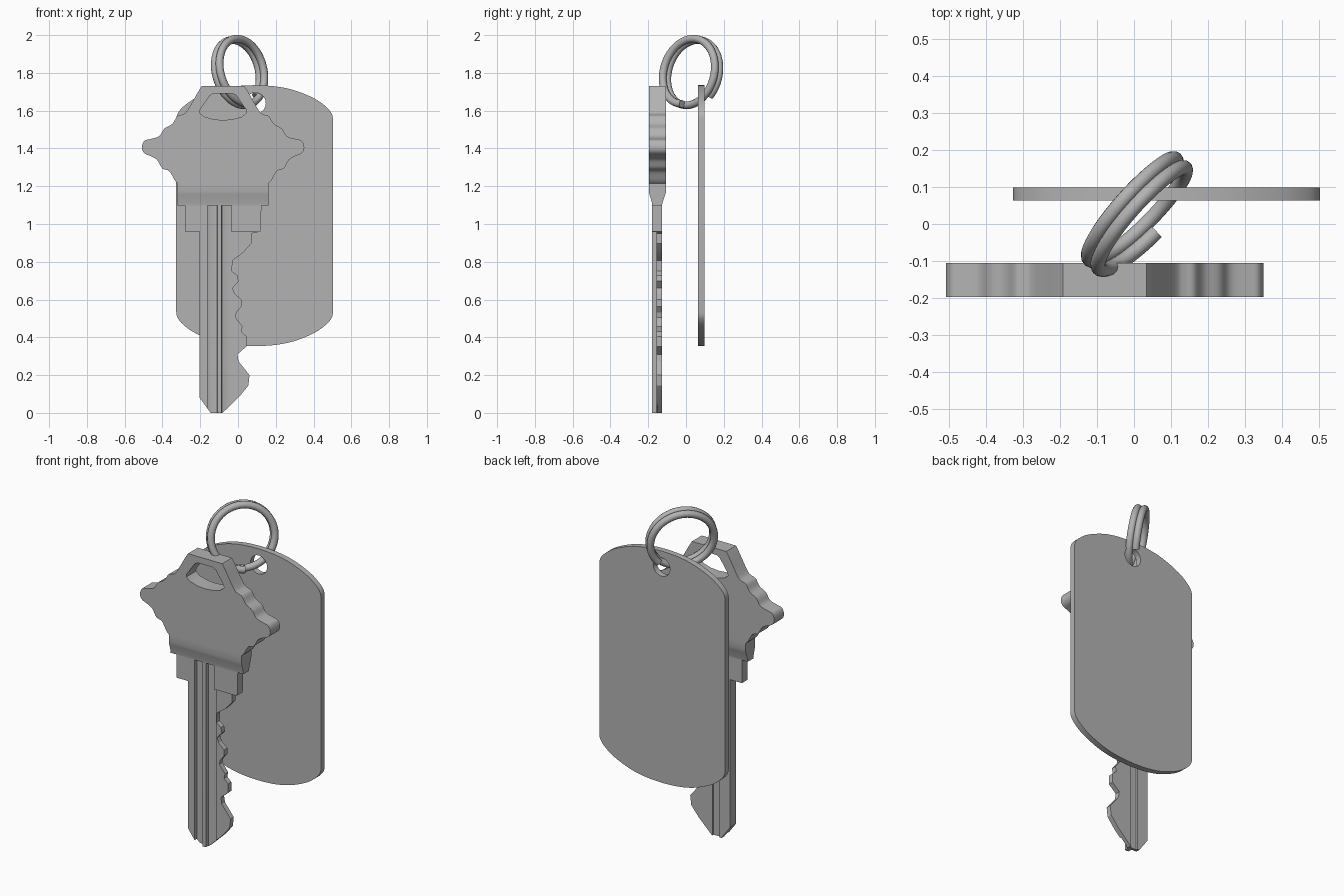
import bpy
import bmesh
import math
from mathutils import Vector

if "Cube" in bpy.data.objects:
    bpy.data.objects.remove(bpy.data.objects["Cube"])

metal = bpy.data.materials.new("grey metal")
metal.diffuse_color = (0.45, 0.45, 0.45, 1)
metal.use_nodes = True
metal.node_tree.nodes["Principled BSDF"].inputs["Base Color"].default_value = metal.diffuse_color


def prism(name, pts, lo, hi, axis="y"):
    """Extrude a closed outline along one axis (outline uses the other two)."""
    place = {"x": lambda p, d: (d, p[0], p[1]),
             "y": lambda p, d: (p[0], d, p[1]),
             "z": lambda p, d: (p[0], p[1], d)}[axis]
    bm = bmesh.new()
    a = [bm.verts.new(place(p, lo)) for p in pts]
    b = [bm.verts.new(place(p, hi)) for p in pts]
    bm.faces.new(a)
    bm.faces.new(b[::-1])
    for i in range(len(pts)):
        j = (i + 1) % len(pts)
        bm.faces.new((a[i], b[i], b[j], a[j]))
    bmesh.ops.recalc_face_normals(bm, faces=bm.faces)
    me = bpy.data.meshes.new(name)
    bm.to_mesh(me)
    bm.free()
    ob = bpy.data.objects.new(name, me)
    bpy.context.collection.objects.link(ob)
    me.materials.append(metal)
    return ob


def select(ob):
    bpy.ops.object.select_all(action="DESELECT")
    ob.select_set(True)
    bpy.context.view_layer.objects.active = ob


def cut(ob, cutter):
    select(ob)
    mod = ob.modifiers.new("cut", "BOOLEAN")
    mod.operation, mod.solver, mod.object = "DIFFERENCE", "EXACT", cutter
    bpy.ops.object.modifier_apply(modifier=mod.name)
    bpy.data.objects.remove(cutter)


def smooth(ob, angle=35):
    select(ob)
    bpy.ops.object.shade_smooth_by_angle(angle=math.radians(angle))


def spline(pts, n=4):
    """Round an open point list with a Catmull-Rom curve."""
    v = [Vector(p) for p in pts]
    v = [v[0]] + v + [v[-1]]
    out = []
    for i in range(1, len(v) - 2):
        p0, p1, p2, p3 = v[i - 1:i + 3]
        for k in range(n):
            t = k / n
            out.append(0.5 * (2 * p1 + (p2 - p0) * t
                              + (2 * p0 - 5 * p1 + 4 * p2 - p3) * t * t
                              + (3 * p1 - p0 - 3 * p2 + p3) * t ** 3))
    return out + [v[-1]]


def mirrored(half, cx):
    """Close a half outline (offset, z) by mirroring it about x = cx."""
    right = [(cx + p[0], p[1]) for p in half]
    left = [(cx - p[0], p[1]) for p in reversed(half) if p[0] > 1e-5]
    return right + left


# Key head with wavy sides and a hanging slot
KEY_X = -0.079
head_half = spline([
    (0.113, 1.73), (0.132, 1.70), (0.19, 1.60), (0.216, 1.58), (0.243, 1.57),
    (0.269, 1.53), (0.311, 1.505), (0.338, 1.465), (0.385, 1.45), (0.417, 1.44),
    (0.43, 1.405), (0.417, 1.375), (0.38, 1.358), (0.348, 1.338), (0.322, 1.295),
    (0.285, 1.28), (0.256, 1.232), (0.24, 1.215)])
head = prism("key_head", mirrored(head_half, KEY_X), -0.197, -0.105)
slot_half = [(0.05, 1.692), (0.07, 1.68), (0.122, 1.605), (0.124, 1.588),
             (0.10, 1.568), (0.05, 1.554), (0, 1.55)]
cut(head, prism("slot_cutter", mirrored(slot_half, KEY_X), -0.3, 0))
smooth(head)

# Neck that thins from the head down to the blade
neck = prism("key_neck", [
    (-0.197, 1.215), (-0.197, 1.172), (-0.193, 1.155), (-0.181, 1.115), (-0.179, 1.098),
    (-0.127, 1.098), (-0.124, 1.115), (-0.110, 1.155), (-0.105, 1.172), (-0.105, 1.215)],
    KEY_X - 0.24, KEY_X + 0.24, "x")
smooth(neck)

# Blade with shoulders and cut teeth
blade = prism("key_blade", [
    (-0.28, 1.10), (-0.28, 0.96), (-0.203, 0.96), (-0.203, 0.08), (-0.145, 0),
    (-0.082, 0), (0.008, 0.087), (0.055, 0.145), (0.061, 0.20), (0.003, 0.273),
    (-0.003, 0.31), (0.045, 0.352), (0.045, 0.405), (0.018, 0.43), (0.024, 0.458),
    (-0.013, 0.506), (-0.008, 0.532), (0.018, 0.564), (0.018, 0.60), (-0.018, 0.633),
    (-0.029, 0.66), (0.003, 0.697), (-0.003, 0.728), (-0.032, 0.75), (-0.029, 0.807),
    (0.024, 0.845), (0.071, 0.897), (0.071, 0.95), (0.12, 0.96), (0.124, 1.10)],
    -0.179, -0.127)

# Long grooves in both faces, and the thinner toothed edge
grooves = [
    ([(-0.161, -0.25), (-0.161, -0.158), (-0.145, -0.152), (-0.112, -0.154),
      (-0.103, -0.25)], 1.098),
    ([(-0.092, -0.25), (-0.086, -0.156), (-0.07, -0.150), (-0.034, -0.150),
      (-0.034, -0.25)], 1.098),
    ([(-0.04, -0.25), (-0.04, -0.157), (0.3, -0.157), (0.3, -0.25)], 0.957),
    ([(-0.135, -0.05), (-0.13, -0.138), (-0.085, -0.138), (-0.08, -0.05)], 1.098),
]
for pts, top in grooves:
    cut(blade, prism("groove_cutter", pts, -0.1, top, "z"))
smooth(blade, 25)

# Flat tag with bowed ends and a round hole
TAG_X, TAG_Z = 0.088, 1.044
corner = spline([(0.415, 0.51), (0.408, 0.54), (0.38, 0.575), (0.317, 0.62),
                 (0.21, 0.664), (0.105, 0.685), (0, 0.691)])
tag_half = ([(p[0], TAG_Z - p[1]) for p in reversed(corner)]
            + [(p[0], TAG_Z + p[1]) for p in corner])
tag = prism("tag", mirrored(tag_half, TAG_X), 0.064, 0.099)
hole = [(0.092 + 0.055 * math.cos(a), 1.64 + 0.055 * math.sin(a))
        for a in [math.tau * i / 40 for i in range(40)]]
cut(tag, prism("hole_cutter", hole, 0, 0.2))
smooth(tag)

# Split ring: a tight coil of almost two turns
centre = Vector((0.009, 0.0275, 1.803))
n = Vector((0.71, -0.67, 0.2)).normalized()
up = (Vector((0, 0, 1)) - n * n.z).normalized()
side = up.cross(n)
if side.x < 0:
    side = -side
turns, steps = 1.87, 120
curve = bpy.data.curves.new("split_ring", "CURVE")
curve.dimensions = "3D"
curve.bevel_depth = 0.0205
curve.bevel_resolution = 4
curve.use_fill_caps = True
wire = curve.splines.new("POLY")
wire.points.add(steps)
for i, pt in enumerate(wire.points):
    a = math.tau * turns * i / steps
    p = (centre - up * 0.178 * math.cos(a) - side * 0.178 * math.sin(a)
         + n * (0.036 - 0.036 * a / math.tau))
    pt.co = (*p, 1)
ring = bpy.data.objects.new("split_ring", curve)
bpy.context.collection.objects.link(ring)
curve.materials.append(metal)
select(ring)
bpy.ops.object.convert(target="MESH")
smooth(bpy.context.view_layer.objects.active, 50)
